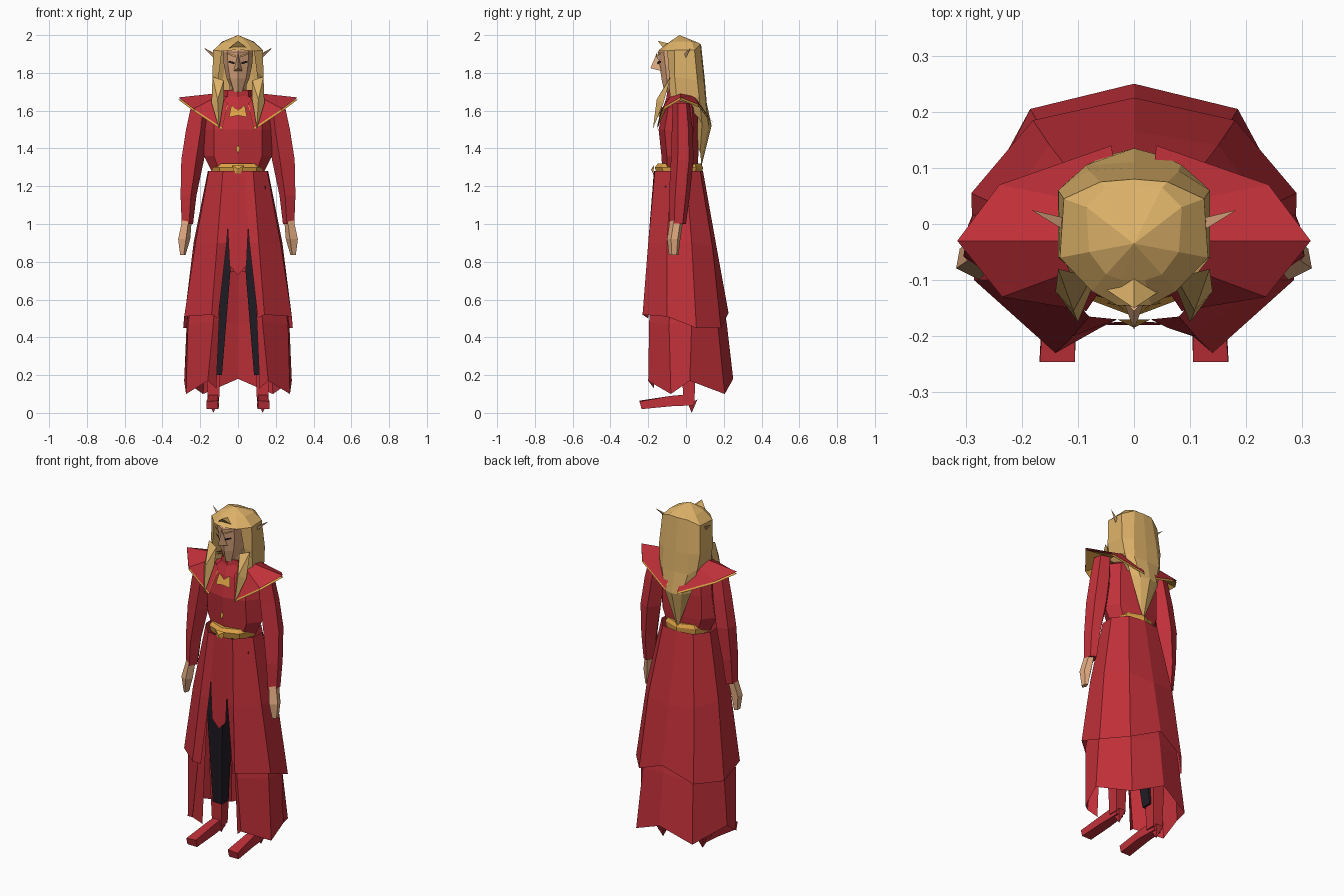
import bpy, math
from mathutils import Vector


def material(name, r, g, b):
    m = bpy.data.materials.new(name)
    lin = [((c / 255 + 0.055) / 1.055) ** 2.4 for c in (r, g, b)]
    m.diffuse_color = (*lin, 1)
    return m


RED = material("red cloth", 192, 48, 57)
HAIR = material("blond hair", 220, 177, 104)
GOLD = material("gold trim", 222, 162, 70)
SKIN = material("skin", 224, 170, 128)
BLACK = material("black cloth", 34, 29, 38)


def build(name, verts, faces, mat, mirror=False):
    """Flat-shaded mesh, optionally mirrored across x."""
    me = bpy.data.meshes.new(name)
    me.from_pydata([Vector(v) for v in verts], [], faces)
    me.materials.append(mat)
    ob = bpy.data.objects.new(name, me)
    bpy.context.collection.objects.link(ob)
    if mirror:
        ob.modifiers.new("mirror", 'MIRROR')
    return ob


def loft(name, rings, mat, closed=True, caps=True, mirror=False):
    n = len(rings[0])
    verts = [p for r in rings for p in r]
    faces = []
    for i in range(len(rings) - 1):
        for j in range(n if closed else n - 1):
            k = (j + 1) % n
            faces.append((i * n + j, i * n + k, i * n + n + k, i * n + n + j))
    if closed and caps:
        faces += [tuple(range(n))[::-1], tuple(range(len(verts) - n, len(verts)))]
    return build(name, verts, faces, mat, mirror)


def both(half):
    """Back-centre to front half row -> full row from left front to right front."""
    return [(-x, y, z) for x, y, z in half[:0:-1]] + list(half)


def oval(w, front, back, z, n=8):
    c, d = (front + back) / 2, (back - front) / 2
    return [(w * math.sin(t), c - d * math.cos(t), z)
            for t in (math.tau * i / n for i in range(n))]


def limb(cx, cy, w, d, z):
    return [(cx - w, cy, z), (cx - w * .3, cy - d, z), (cx + w, cy - d * .4, z),
            (cx + w * .8, cy + d * .6, z), (cx - w * .2, cy + d, z)]


# Upper robe skirt, open at the front
loft("upper_skirt", [both(r) for r in (
    [(0, .09, 1.28), (.1, .075, 1.28), (.16, 0, 1.28), (.155, -.08, 1.28),
     (.08, -.165, 1.28), (.03, -.17, 1.28)],
    [(0, .165, .86), (.15, .14, .88), (.235, .03, .9), (.225, -.1, .9),
     (.11, -.2, .9), (.06, -.185, .9)],
    [(0, .225, .53), (.18, .185, .45), (.29, .055, .45), (.285, -.1, .51),
     (.14, -.23, .52), (.105, -.2, .5)])], RED, closed=False)

# Lower robe skirt with zigzag hem
loft("lower_skirt", [both(r) for r in (
    [(0, .16, .75), (.14, .13, .75), (.23, .03, .75), (.22, -.07, .75),
     (.11, -.18, .75), (.085, -.17, .75)],
    [(0, .215, .48), (.165, .17, .45), (.272, .03, .47), (.265, -.09, .47),
     (.13, -.195, .48), (.1, -.17, .48)],
    [(0, .25, .18), (.185, .205, .1), (.285, .02, .17), (.275, -.08, .1),
     (.16, -.2, .17), (.115, -.17, .13)])], RED, closed=False)

# Front tabard
build("tabard", [(-.035, -.175, 1.28), (.035, -.175, 1.28), (.055, -.178, 1),
                 (.045, -.18, .78), (0, -.18, .73), (-.045, -.18, .78),
                 (-.055, -.178, 1)], [tuple(range(7))], RED)

# Trousers, boots
loft("trouser_leg", [[(c + w * a, y + w * b, z) for a, b in
                      ((-1, -1), (1, -1), (1, 1), (-1, 1))]
     for c, y, w, z in ((.085, -.05, .06, 1.2), (.09, -.04, .05, .75),
                        (.115, 0, .03, .2))], BLACK, mirror=True)
loft("boot_shaft", [[(.13 + w * a, .015 + w * b, z) for a, b in
                     ((-1, -1), (1, -1), (1, 1), (-1, 1))]
     for w, z in ((.042, .45), (.03, .06))], RED, mirror=True)
loft("boot_foot", [
    [(.11, .04, .04), (.155, .04, .04), (.155, .03, .1), (.11, .03, .1)],
    [(.1, -.08, .035), (.16, -.08, .035), (.155, -.08, .09), (.105, -.08, .09)],
    [(.105, -.235, .02), (.168, -.235, .02), (.168, -.246, .06), (.105, -.246, .065)],
], RED, mirror=True)
build("boot_heel", [(.11, .01, .05), (.155, .01, .05), (.155, .06, .07),
                    (.11, .06, .07), (.13, .03, 0)],
      [(0, 1, 4), (1, 2, 4), (2, 3, 4), (3, 0, 4), (0, 3, 2, 1)], RED, mirror=True)

# Torso, belt, buckle
loft("torso", [oval(.135, -.125, .06, 1.27), oval(.18, -.13, .065, 1.36),
               oval(.18, -.145, .07, 1.5), oval(.17, -.12, .06, 1.62),
               oval(.07, -.1, .03, 1.68)], RED)
loft("belt", [oval(.135, -.155, .085, 1.265), oval(.14, -.165, .09, 1.3),
              oval(.12, -.15, .08, 1.32)], GOLD)
build("buckle", [(-.03, -.17, 1.31), (.03, -.17, 1.31), (.02, -.172, 1.26),
                 (-.02, -.172, 1.26), (0, -.185, 1.29)],
      [(0, 4, 1), (1, 4, 2), (2, 4, 3), (3, 4, 0), (0, 1, 2, 3)], GOLD)
build("chest_clasp", [(-.012, -.15, 1.4), (0, -.16, 1.37), (.012, -.15, 1.4),
                      (0, -.155, 1.42)], [(0, 1, 2, 3)], GOLD)

# Sleeves and hands
loft("sleeve", [limb(.195, -.025, .05, .045, 1.64), limb(.215, -.02, .06, .055, 1.5),
                limb(.24, -.02, .06, .06, 1.34), limb(.262, -.035, .042, .055, 1.15),
                limb(.268, -.045, .03, .045, 1.0)], RED, mirror=True)
loft("hand", [limb(.27, -.05, .025, .035, 1.02), limb(.285, -.065, .032, .035, .92),
              limb(.292, -.065, .014, .025, .835)], SKIN, mirror=True)

# Pointed shoulder mantle with gold lining
inner = [(.03, .06, 1.66), (.09, .04, 1.68), (.13, -.03, 1.69), (.1, -.08, 1.68),
         (.055, -.11, 1.64)]
outer = [(.04, .14, 1.54), (.24, .07, 1.63), (.315, -.03, 1.67), (.235, -.13, 1.61),
         (.085, -.155, 1.51)]
loft("mantle", [inner, outer], RED, closed=False, mirror=True)
loft("mantle_lining", [[(x, y, z - .012) for x, y, z in r] for r in (inner, outer)],
     GOLD, closed=False, mirror=True)

# Standing collar and necklace
loft("collar", [oval(.085, -.105, .05, 1.64), oval(.075, -.1, .06, 1.71)],
     RED, caps=False)
build("necklace", [(-.035, -.125, 1.63), (0, -.13, 1.6), (.035, -.125, 1.63),
                   (.048, -.142, 1.565), (0, -.148, 1.575), (-.048, -.142, 1.565)],
      [(0, 5, 4, 1), (1, 4, 3, 2)], GOLD)

# Neck, head, nose, ears
loft("neck", [oval(.045, -.09, .03, 1.62), oval(.045, -.09, .03, 1.76)], SKIN)
loft("head", [oval(.03, -.115, .03, 1.70), oval(.06, -.13, .06, 1.77),
              oval(.075, -.14, .07, 1.84), oval(.08, -.15, .07, 1.91),
              oval(.06, -.11, .05, 1.95)], SKIN)
build("nose", [(0, -.155, 1.905), (-.022, -.13, 1.81), (.022, -.13, 1.81),
               (0, -.188, 1.825)], [(0, 1, 3), (0, 3, 2), (1, 2, 3)], SKIN)
build("ear", [(.11, -.02, 1.89), (.12, .01, 1.9), (.11, -.01, 1.86),
              (.183, .025, 1.935)], [(0, 1, 3), (1, 2, 3), (2, 0, 3)], SKIN, mirror=True)
build("eye", [(.018, -.152, 1.857), (.048, -.134, 1.864), (.05, -.132, 1.855),
              (.02, -.15, 1.846)], [(0, 3, 2, 1)], BLACK, mirror=True)
build("eyebrow", [(.014, -.156, 1.882), (.058, -.134, 1.9), (.058, -.134, 1.906),
                  (.014, -.157, 1.894)], [(0, 1, 2, 3)], HAIR, mirror=True)

# Hair crown fanning from the top of the head
rim = both([(0, .08, 1.95), (.06, .075, 1.95), (.125, .045, 1.92),
            (.132, -.06, 1.92), (.075, -.12, 1.915), (.03, -.145, 1.92)])
ridge = both([(0, .07, 1.955), (.05, .065, 1.96), (.085, .03, 1.965),
              (.08, -.05, 1.965), (.05, -.09, 1.96), (.02, -.1, 1.955)])
n = len(rim)
build("hair_crown", [(0, -.035, 2.0)] + ridge + rim,
      [(0, 1 + i, 1 + (i + 1) % n) for i in range(n)] +
      [(1 + i, 1 + n + i, 1 + n + (i + 1) % n, 1 + (i + 1) % n) for i in range(n)], HAIR)
build("hair_tuft", [(-.06, -.11, 1.92), (.06, -.11, 1.92), (0, -.09, 1.955),
                    (0, -.15, 1.97)], [(0, 1, 3), (1, 2, 3), (2, 0, 3)], HAIR)

# Long hair down the back and sides
loft("back_hair", [both(r) for r in (
    [(0, .08, 1.95), (.06, .075, 1.95), (.125, .045, 1.92), (.132, -.06, 1.92),
     (.085, -.1, 1.92)],
    [(0, .1, 1.76), (.08, .095, 1.76), (.135, .06, 1.76), (.135, -.06, 1.78),
     (.1, -.09, 1.8)],
    [(0, .11, 1.64), (.085, .105, 1.64), (.125, .07, 1.67), (.13, -.05, 1.67),
     (.115, -.085, 1.67)],
    [(0, .135, 1.52), (.055, .12, 1.52), (.095, .085, 1.53), (.07, .07, 1.56),
     (.05, .06, 1.58)],
    [(0, .08, 1.3), (.015, .08, 1.33), (.03, .075, 1.38), (.025, .065, 1.4),
     (.015, .06, 1.42)])], HAIR, closed=False)

# Front locks over the mantle
build("front_lock", [(.075, -.095, 1.76), (.135, -.08, 1.78), (.14, -.12, 1.64),
                     (.075, -.115, 1.66), (.1, -.175, 1.505), (.108, -.155, 1.66)],
      [(0, 3, 5), (0, 5, 1), (1, 5, 2), (3, 4, 5), (5, 4, 2), (0, 1, 2, 3),
       (3, 2, 4)], HAIR, mirror=True)
